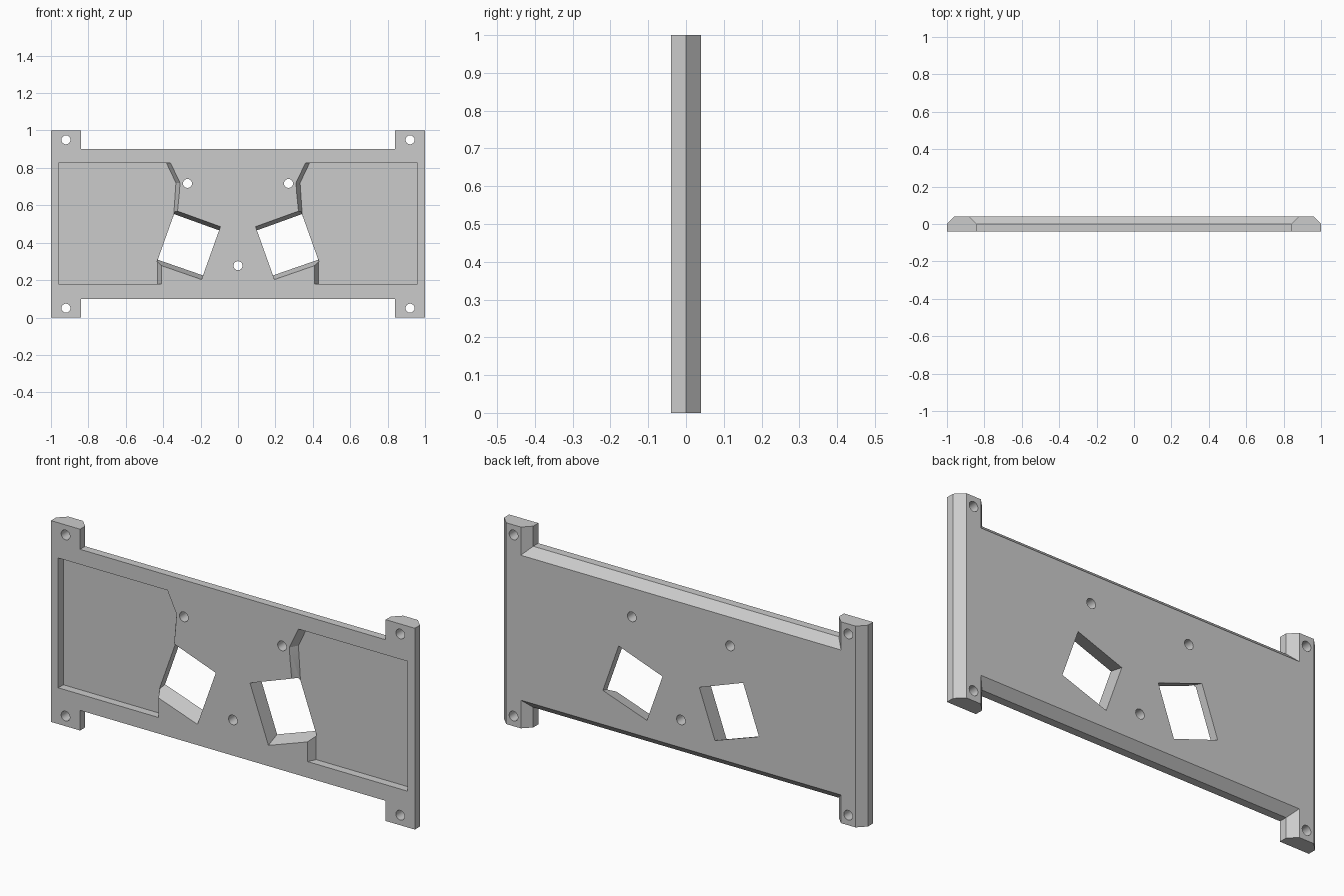
import bpy
import bmesh
from math import radians

if "Cube" in bpy.data.objects:
    bpy.data.objects.remove(bpy.data.objects["Cube"], do_unlink=True)

grey = bpy.data.materials.new("light_grey")
grey.use_nodes = True
grey.diffuse_color = (0.6, 0.6, 0.6, 1)
grey.node_tree.nodes["Principled BSDF"].inputs["Base Color"].default_value = grey.diffuse_color


def loft(name, sections):
    """Solid through matching (y, [(x, z), ...]) sections, capped at both ends."""
    bm = bmesh.new()
    loops = [[bm.verts.new((x, y, z)) for x, z in pts] for y, pts in sections]
    for a, b in zip(loops, loops[1:]):
        for i in range(len(a)):
            j = (i + 1) % len(a)
            bm.faces.new((a[i], a[j], b[j], b[i]))
    bm.faces.new(loops[0])
    bm.faces.new(loops[-1])
    bmesh.ops.recalc_face_normals(bm, faces=bm.faces)
    mesh = bpy.data.meshes.new(name)
    bm.to_mesh(mesh)
    bm.free()
    obj = bpy.data.objects.new(name, mesh)
    bpy.context.collection.objects.link(obj)
    obj.data.materials.append(grey)
    return obj


def blend(a, b, t):
    return [(p[0] + (q[0] - p[0]) * t, p[1] + (q[1] - p[1]) * t) for p, q in zip(a, b)]


def flip(pts, side):
    return [(x * side, z) for x, z in pts]


def cut(target, cutter):
    cutter.hide_render = True
    mod = target.modifiers.new("cut", "BOOLEAN")
    mod.operation = "DIFFERENCE"
    mod.solver = "EXACT"
    mod.object = cutter
    bpy.context.view_layer.objects.active = target
    bpy.ops.object.modifier_apply(modifier=mod.name)
    bpy.data.objects.remove(cutter, do_unlink=True)


def outline(inset):
    """Plate with four corner tabs; the tab ends stay square."""
    outer, inner, edge = 1 - inset, 0.84 + inset, 0.4 - inset
    quarter = [(outer, 0.5), (inner, 0.5), (inner, edge)]
    top = quarter + [(-x, z) for x, z in reversed(quarter)]
    full = top + [(-x, -z) for x, z in top]
    return [(x, z + 0.5) for x, z in full]


# Plate with chamfered back edges
T = 0.04
plate = loft("mounting_plate", [(-T, outline(0)), (0, outline(0)), (T, outline(T))])

# Front pockets, with sloped inner walls
pocket_front = [(0.96, 0.18), (0.96, 0.825), (0.36, 0.825), (0.31, 0.72),
                (0.323, 0.57), (0.3, 0.45), (0.41, 0.283), (0.41, 0.18)]
pocket_floor = [(0.96, 0.18), (0.96, 0.825), (0.382, 0.825), (0.332, 0.72),
                (0.343, 0.557), (0.3, 0.45), (0.43, 0.303), (0.43, 0.18)]
# Tilted windows, tapering towards the back
window_front = [(0.335, 0.573), (0.094, 0.486), (0.195, 0.203), (0.437, 0.287)]
window_back = [(0.342, 0.553), (0.101, 0.466), (0.187, 0.225), (0.429, 0.309)]

for side in (1, -1):
    pf, pb = flip(pocket_front, side), flip(pocket_floor, side)
    cut(plate, loft("pocket_cutter", [(-1.5 * T, blend(pf, pb, -0.5)), (0, pb)]))
    wf, wb = flip(window_front, side), flip(window_back, side)
    cut(plate, loft("window_cutter", [(-2 * T, blend(wf, wb, -0.5)), (2 * T, blend(wf, wb, 1.5))]))

# Screw holes
holes = [(s * 0.92, z) for s in (1, -1) for z in (0.05, 0.95)]
holes += [(0.27, 0.717), (-0.27, 0.717), (0, 0.277)]
for x, z in holes:
    bpy.ops.mesh.primitive_cylinder_add(vertices=32, radius=0.024, depth=0.3,
                                        location=(x, 0, z), rotation=(radians(90), 0, 0))
    drill = bpy.context.object
    drill.data.materials.append(grey)
    cut(plate, drill)

bpy.ops.object.select_all(action="DESELECT")
plate.select_set(True)
bpy.context.view_layer.objects.active = plate
bpy.ops.object.shade_smooth_by_angle(angle=radians(20))
